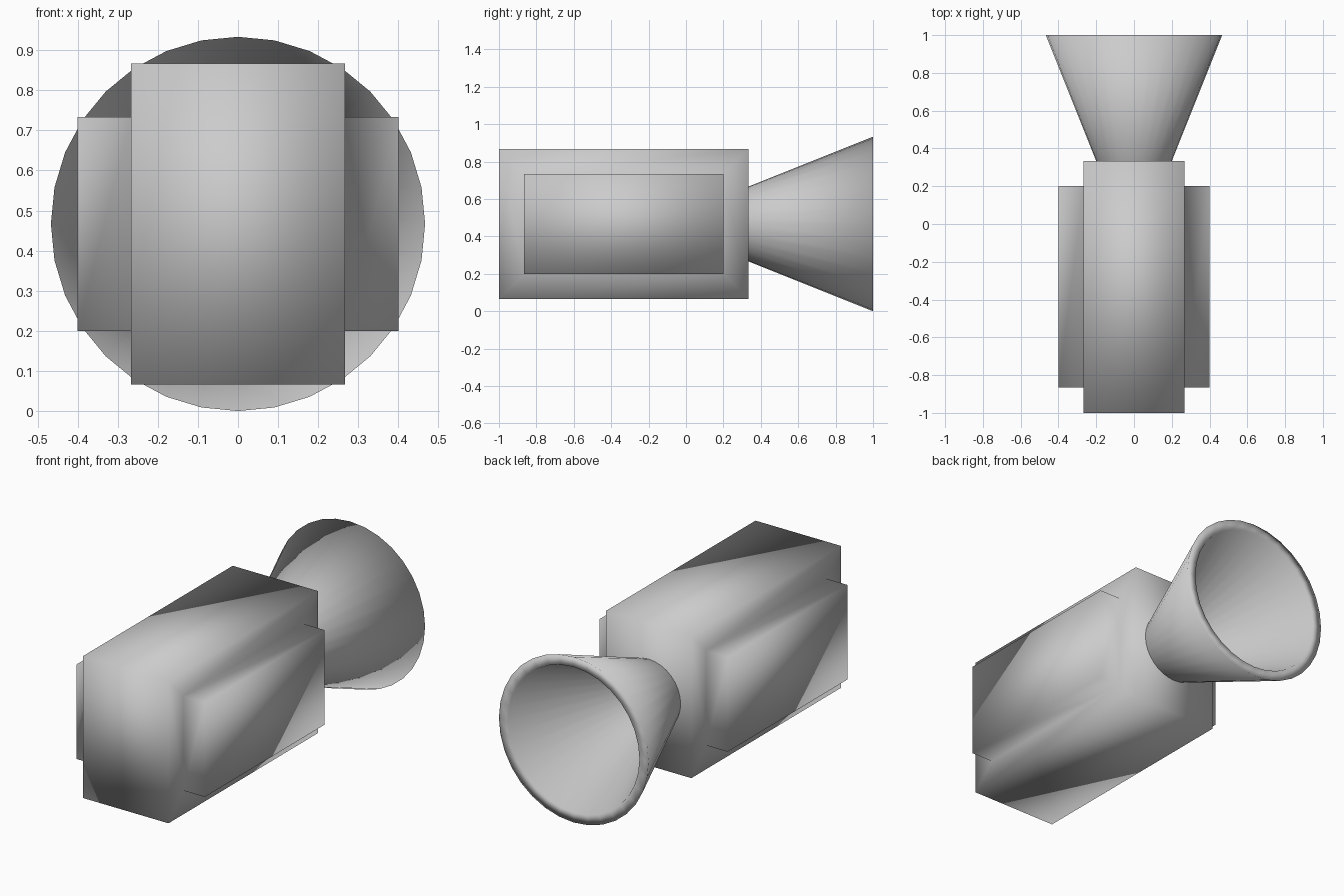
import bpy, bmesh
from math import sin, cos, pi
from mathutils import Matrix

if "Cube" in bpy.data.objects:
    bpy.data.objects.remove(bpy.data.objects["Cube"])

CENTRE_Z = 0.4667


def finish(bm, name):
    bmesh.ops.recalc_face_normals(bm, faces=bm.faces[:])
    for f in bm.faces:
        f.smooth = True
    mesh = bpy.data.meshes.new(name)
    bm.to_mesh(mesh)
    bm.free()
    obj = bpy.data.objects.new(name, mesh)
    bpy.context.collection.objects.link(obj)
    return obj


# Camera body: a box with a raised panel on each side
bm = bmesh.new()
bmesh.ops.create_cube(bm, size=1, matrix=Matrix.Translation((0, -0.3333, CENTRE_Z))
                      @ Matrix.Diagonal((0.5333, 1.3333, 0.8, 1)))
bm.normal_update()
sides = [f for f in bm.faces if abs(f.normal.x) > 0.9]
bmesh.ops.inset_individual(bm, faces=sides, thickness=0.1333, use_even_offset=True)
panels = bmesh.ops.extrude_discrete_faces(bm, faces=sides)["faces"]
for f in panels:
    for v in f.verts:
        v.co.x = 0.4 if v.co.x > 0 else -0.4
finish(bm, "camera_body")

# Flared lens hood: hollow 32-sided cone, profile as (radius, y)
SIDES = 32
profile = [(0.2, 0.3333), (0.4667, 1.0), (0.41, 1.0), (0.145, 0.34)]
bm = bmesh.new()
rings = [[bm.verts.new((r * sin(2 * pi * i / SIDES), y, CENTRE_Z + r * cos(2 * pi * i / SIDES)))
          for i in range(SIDES)] for r, y in profile]
for a, b in zip(rings, rings[1:]):
    for i in range(SIDES):
        j = (i + 1) % SIDES
        bm.faces.new((a[i], a[j], b[j], b[i]))
bm.faces.new(rings[-1])
finish(bm, "lens_hood")
